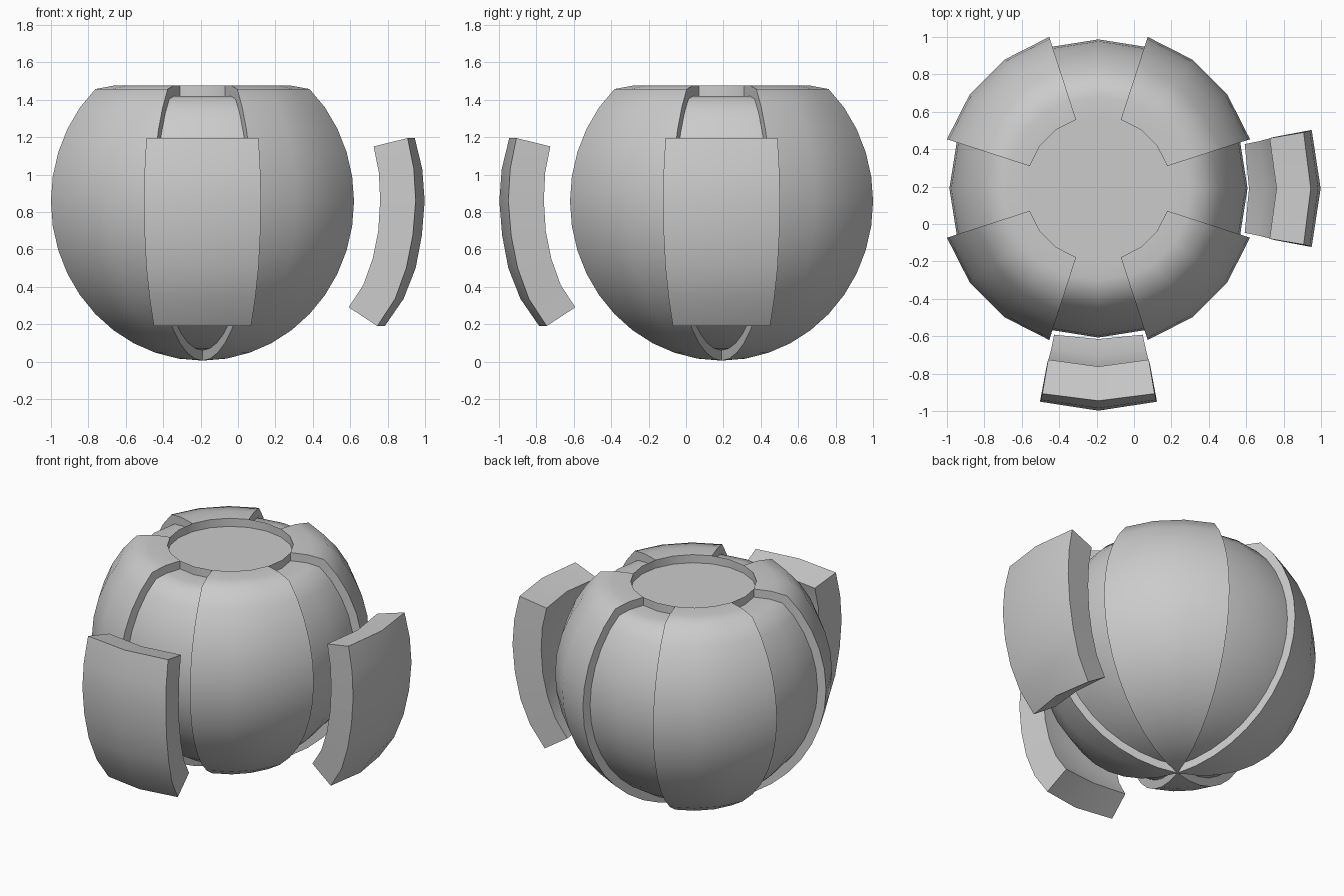
import bpy, bmesh
from math import sin, cos, radians, pi

if "Cube" in bpy.data.objects:
    bpy.data.objects.remove(bpy.data.objects["Cube"])

CX, CY = -0.19, 0.19      # axis of the round body
R, CZ = 0.852, 0.857      # sphere radius and centre height
DEPTH = 0.055             # groove depth
TOP, HOLE, N = 1.475, 0.387, 20


def finish(name, bm, angle=50):
    bmesh.ops.remove_doubles(bm, verts=bm.verts, dist=1e-5)
    me = bpy.data.meshes.new(name)
    bm.to_mesh(me)
    bm.free()
    me.shade_smooth()
    me.set_sharp_from_angle(angle=radians(angle))
    ob = bpy.data.objects.new(name, me)
    ob.location = (CX, CY, 0)
    bpy.context.collection.objects.link(ob)
    return ob


def face(bm, pts):
    clean = []
    for p in pts:
        if all(sum((a - b) ** 2 for a, b in zip(p, q)) > 1e-10 for q in clean):
            clean.append(p)
    if len(clean) > 2:
        bm.faces.new([bm.verts.new(p) for p in clean])


def spin(rz, k):
    a = 2 * pi * k / N
    return (rz[0] * cos(a), rz[0] * sin(a), rz[1])


def arc(r):
    return [(r * cos(radians(a)) if a > -90 else 0.0, CZ + r * sin(radians(a)))
            for a in range(-90, 37, 9)]


# Body: four raised segments and four sunken segments with step walls
raised = arc(R) + [(0.602, 1.457), (0.50, TOP), (HOLE, TOP)]
sunken = arc(R - DEPTH) + [(0.572, 1.404), (0.49, TOP - DEPTH), (HOLE, TOP - DEPTH)]
bm = bmesh.new()
for k in range(N):
    prof = sunken if k % 5 in (0, 4) else raised
    for a, b in zip(prof, prof[1:]):
        face(bm, [spin(a, k), spin(a, k + 1), spin(b, k + 1), spin(b, k)])
for k in range(N):
    if k % 5 in (1, 4):
        for i in range(len(raised) - 1):
            quad = [spin(sunken[i], k), spin(raised[i], k),
                    spin(raised[i + 1], k), spin(sunken[i + 1], k)]
            face(bm, quad[::-1] if k % 5 == 4 else quad)
finish("segmented_body", bm)

# Round sunken panel on top, with its low rim wall
bm = bmesh.new()
lo, hi = (HOLE, TOP - DEPTH), (HOLE, TOP)
face(bm, [spin(lo, k) for k in range(N)])
for k in range(N):
    face(bm, [spin(lo, k + 1), spin(lo, k), spin(hi, k), spin(hi, k + 1)])
finish("top_panel", bm)

# Curved side plates: rows of (edge distance, centre distance, half width, z)
outer = [(0.935, 0.975, 0.26, 0.19), (1.03, 1.075, 0.282, 0.335), (1.09, 1.14, 0.30, 0.50),
         (1.125, 1.173, 0.309, 0.675), (1.14, 1.188, 0.313, 0.86), (1.13, 1.175, 0.309, 1.03),
         (1.097, 1.135, 0.30, 1.195)]
inner = [(0.782, 0.805, 0.237, 0.29), (0.86, 0.89, 0.253, 0.41), (0.91, 0.945, 0.266, 0.55),
         (0.94, 0.978, 0.274, 0.70), (0.95, 0.99, 0.277, 0.86), (0.943, 0.982, 0.276, 1.01),
         (0.915, 0.952, 0.269, 1.15)]


def plate(name, turn):
    bm = bmesh.new()

    def grid(rows):
        return [[(e, -w, z), (c, 0, z), (e, w, z)] for e, c, w, z in rows]
    o, n = grid(outer), grid(inner)
    last = len(o) - 1
    for i in range(last):
        for j in range(2):
            face(bm, [o[i][j], o[i][j + 1], o[i + 1][j + 1], o[i + 1][j]])
            face(bm, [n[i][j], n[i + 1][j], n[i + 1][j + 1], n[i][j + 1]])
        for j in (0, 2):
            face(bm, [o[i][j], o[i + 1][j], n[i + 1][j], n[i][j]])
    for i in (0, last):
        for j in range(2):
            face(bm, [o[i][j], o[i][j + 1], n[i][j + 1], n[i][j]])
    bmesh.ops.remove_doubles(bm, verts=bm.verts, dist=1e-5)
    bmesh.ops.recalc_face_normals(bm, faces=bm.faces)
    finish(name, bm).rotation_euler.z = turn


plate("right_plate", 0)
plate("front_plate", -pi / 2)
